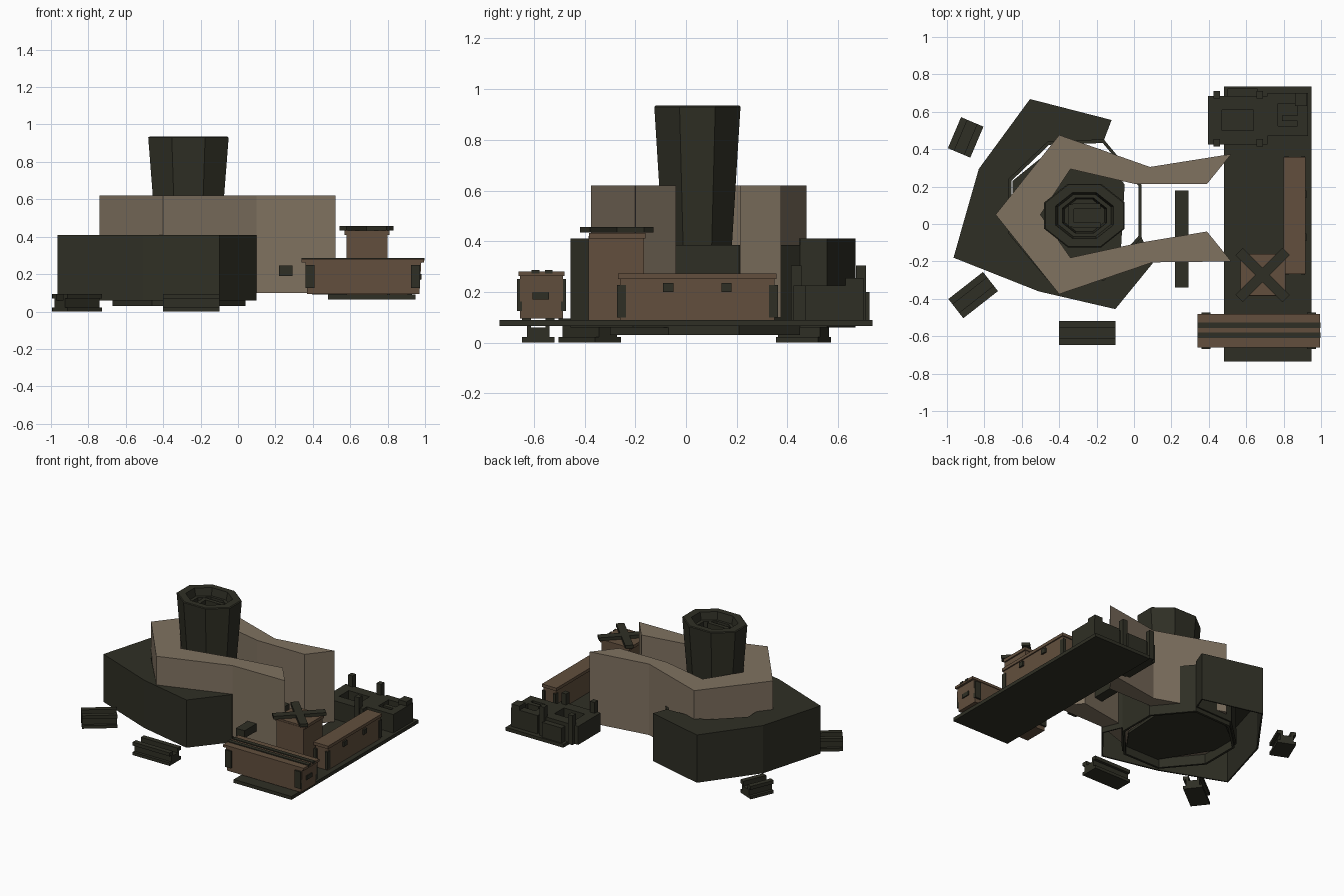
import bpy, bmesh, math
from mathutils import Matrix

if "Cube" in bpy.data.objects:
    bpy.data.objects.remove(bpy.data.objects["Cube"])


def material(name, rgb):
    m = bpy.data.materials.new(name)
    m.diffuse_color = (*rgb, 1)
    m.use_nodes = True
    m.node_tree.nodes["Principled BSDF"].inputs["Base Color"].default_value = m.diffuse_color
    return m


DARK = material("dark olive metal", (0.028, 0.028, 0.018))
TAN = material("tan wall", (0.215, 0.168, 0.118))
BROWN = material("brown casing", (0.122, 0.078, 0.047))


def finish(name, bm, mat):
    bmesh.ops.recalc_face_normals(bm, faces=bm.faces)
    me = bpy.data.meshes.new(name)
    bm.to_mesh(me)
    bm.free()
    me.materials.append(mat)
    ob = bpy.data.objects.new(name, me)
    bpy.context.collection.objects.link(ob)
    return ob


def box(name, x0, x1, y0, y1, z0, z1, mat=DARK, spin=0):
    bm = bmesh.new()
    bmesh.ops.create_cube(bm, size=1)
    bm.transform(Matrix.Translation(((x0 + x1) / 2, (y0 + y1) / 2, (z0 + z1) / 2))
                 @ Matrix.Rotation(spin, 4, 'Z')
                 @ Matrix.Diagonal((x1 - x0, y1 - y0, z1 - z0, 1)))
    return finish(name, bm, mat)


def prism(name, pts, z0, z1, mat=DARK, bottom=True):
    bm = bmesh.new()
    lo = [bm.verts.new((x, y, z0)) for x, y in pts]
    hi = [bm.verts.new((x, y, z1)) for x, y in pts]
    n = len(pts)
    bm.faces.new(hi)
    if bottom:
        bm.faces.new(lo[::-1])
    for i in range(n):
        j = (i + 1) % n
        bm.faces.new((lo[i], lo[j], hi[j], hi[i]))
    return finish(name, bm, mat)


def loft(name, rings, mat, cap_first=True, cap_last=True):
    bm = bmesh.new()
    loops = [[bm.verts.new(p) for p in r] for r in rings]
    n = len(loops[0])
    for a, b in zip(loops, loops[1:]):
        for i in range(n):
            j = (i + 1) % n
            bm.faces.new((a[i], a[j], b[j], b[i]))
    if cap_first:
        bm.faces.new(loops[0][::-1])
    if cap_last:
        bm.faces.new(loops[-1])
    return finish(name, bm, mat)


# Tall tan wall, a C open towards the deck
prism("tan_wall", [(-0.74, 0.05), (-0.40, -0.375), (0.10, -0.205), (0.52, -0.20),
                   (0.39, -0.04), (0.03, -0.10), (-0.34, -0.18), (-0.50, 0.05),
                   (-0.34, 0.294), (0.005, 0.214), (0.39, 0.214), (0.52, 0.374),
                   (0.085, 0.305), (-0.40, 0.476)], 0.10, 0.62, TAN)

# Low armour ring, open underneath
inner = [(0.04, -0.07), (-0.16, -0.30), (-0.46, -0.30), (-0.67, -0.05),
         (-0.67, 0.24), (-0.46, 0.44), (-0.16, 0.45)]
outer = [(-0.12, 0.556), (-0.556, 0.668), (-0.83, 0.294), (-0.965, -0.18),
         (-0.51, -0.36), (-0.10, -0.455), (0.10, -0.21)]
ring = prism("armour_ring", outer + inner, 0.06, 0.41, DARK, bottom=False)
mod = ring.modifiers.new("thickness", 'SOLIDIFY')
mod.thickness = 0.012
mod.offset = -1

# Thin octagonal inner shell and the floor under the tower
shell = inner + [(0.04, 0.21)]
cx, cy = -0.315, 0.07


def shrink(z, k):
    return [(cx + (x - cx) * k, cy + (y - cy) * k, z) for x, y in shell]


loft("inner_shell", [shrink(0.03, 1), shrink(0.385, 1), shrink(0.385, 0.955),
                     shrink(0.03, 0.955), shrink(0.03, 1)], DARK, False, False)
prism("tower_floor", [(-0.65, 0.05), (-0.44, -0.28), (-0.17, -0.28), (-0.07, -0.14),
                      (-0.05, 0.21), (-0.18, 0.40), (-0.44, 0.40), (-0.65, 0.23)], 0.085, 0.105)


# Flared hollow eight-sided tower
def octagon(z, k):
    r = k / math.cos(math.pi / 8)
    return [(-0.265 + 0.215 * r * math.cos(math.pi / 8 + i * math.pi / 4),
             0.045 + 0.17 * r * math.sin(math.pi / 8 + i * math.pi / 4), z) for i in range(8)]


loft("tower", [octagon(0.10, 0.78), octagon(0.38, 0.80), octagon(0.93, 1.0),
               octagon(0.935, 0.97), octagon(0.935, 0.72), octagon(0.88, 0.66),
               octagon(0.88, 0.55), octagon(0.72, 0.50)], DARK)
for s in (-1, 1):
    box("tower_inner_rail", -0.33, -0.18, 0.045 + s * 0.05 - 0.014, 0.045 + s * 0.05 + 0.014, 0.72, 0.88)
box("tower_inner_back", -0.35, -0.32, -0.015, 0.105, 0.72, 0.88)

# Floating cross beam between the wall arms
box("cross_beam", 0.22, 0.292, -0.34, 0.18, 0.19, 0.245)


# Three loose rail blocks around the ring
def rail_block(x, y, length, angle):
    w = 0.065
    half = [(w, 0), (w, 0.022), (0.045, 0.022), (0.045, 0.07), (w, 0.07), (w, 0.095),
            (0.028, 0.095), (0.028, 0.06)]
    profile = half + [(-a, z) for a, z in half[::-1]]
    m = Matrix.Translation((x, y, 0)) @ Matrix.Rotation(angle, 4, 'Z')
    rings = [[(e * length / 2, a, z) for a, z in profile] for e in (-1, 1)]
    ob = loft("rail_block", rings, DARK)
    ob.data.transform(m)


rail_block(-0.25, -0.583, 0.30, 0)
rail_block(-0.86, -0.38, 0.235, math.radians(38))
rail_block(-0.90, 0.463, 0.18, math.radians(67))

# Deck
box("deck", 0.48, 0.948, -0.735, 0.735, 0.065, 0.09)

# Brown case across the front, tapered below with a lid
loft("front_case", [[(x, y, z) for x, y in ((0.67 - hx, -0.655), (0.67 + hx, -0.655),
                                            (0.67 + hx, -0.485), (0.67 - hx, -0.485))]
                    for z, hx in ((0.095, 0.30), (0.265, 0.31))], BROWN)
box("front_case_lid", 0.34, 0.995, -0.66, -0.48, 0.262, 0.28, BROWN)
for y in (-0.542, -0.594):
    box("lid_stripe", 0.34, 0.997, y - 0.015, y + 0.015, 0.272, 0.286)
for x in (0.385, 0.95):
    for y in (-0.657, -0.483):
        box("case_corner_pad", x - 0.024, x + 0.024, y - 0.01, y + 0.01, 0.125, 0.25)
for x in (0.364, 0.978):
    box("case_end_window", x - 0.004, x + 0.004, -0.605, -0.54, 0.17, 0.20)

# Brown square box with a crossed brace on top
box("square_box", 0.58, 0.80, -0.385, -0.165, 0.09, 0.42, BROWN)
box("square_box_cap", 0.57, 0.81, -0.382, -0.16, 0.41, 0.432, BROWN)
for s in (-1, 1):
    box("top_brace", 0.51, 0.865, -0.30, -0.245, 0.434, 0.457, DARK, s * math.pi / 4)

# Long brown case on the right
box("long_case", 0.81, 0.91, -0.26, 0.35, 0.09, 0.262, BROWN)
box("long_case_lid", 0.80, 0.918, -0.268, 0.358, 0.25, 0.272, BROWN)
for y in (-0.255, 0.345):
    for x in (0.815, 0.905):
        box("long_case_pad", x - 0.01, x + 0.01, y - 0.018, y + 0.018, 0.10, 0.228)
for y in (-0.07, 0.16):
    box("long_case_window", 0.905, 0.922, y - 0.02, y + 0.02, 0.20, 0.235)


# Dark open crates at the back
def crate(name, x0, x1, y0, y1, z0, z1, t, floor):
    rings = []
    for z, k in ((z0, 0), (z1, 0), (z1, t), (floor, t)):
        rings.append([(x0 + k, y0 + k, z), (x1 - k, y0 + k, z),
                      (x1 - k, y1 - k, z), (x0 + k, y1 - k, z)])
    loft(name, rings, DARK)


crate("large_crate", 0.395, 0.715, 0.425, 0.685, 0.09, 0.225, 0.075, 0.13)
crate("small_crate", 0.715, 0.93, 0.47, 0.70, 0.09, 0.225, 0.055, 0.13)
box("small_crate_bar", 0.79, 0.89, 0.55, 0.58, 0.13, 0.225)
box("small_crate_latch", 0.86, 0.925, 0.63, 0.70, 0.09, 0.255)
for x in (0.442, 0.672):
    for y in (0.435, 0.69):
        box("crate_post", x - 0.018, x + 0.018, y - 0.02, y + 0.02, 0.09, 0.305)
box("crate_back_step", 0.50, 0.66, 0.68, 0.725, 0.09, 0.20)
